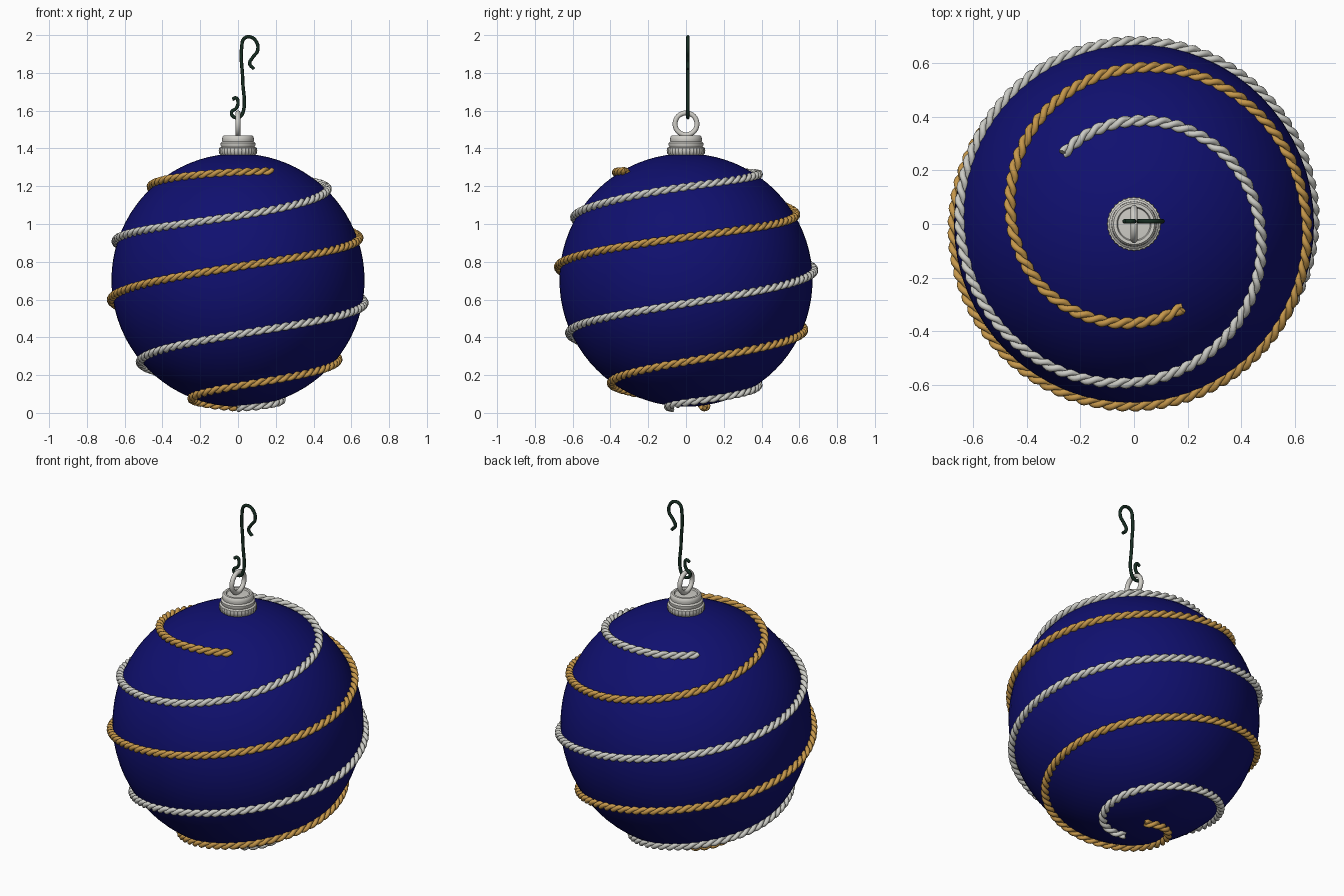
import bpy, bmesh, math
from mathutils import Vector

cube = bpy.data.objects.get("Cube")
if cube:
    bpy.data.objects.remove(cube, do_unlink=True)

CENTRE = Vector((0, 0, 0.703))
BALL_R, ROPE_R = 0.67, 0.68


def material(name, rgb):
    m = bpy.data.materials.new(name)
    m.use_nodes = True
    m.diffuse_color = (*rgb, 1)
    m.node_tree.nodes["Principled BSDF"].inputs["Base Color"].default_value = (*rgb, 1)
    return m


BLUE = material("deep blue", (0.005, 0.005, 0.16))
GOLD = material("gold", (0.56, 0.31, 0.07))
SILVER = material("silver", (0.6, 0.6, 0.56))
CAP = material("pale metal", (0.62, 0.61, 0.57))
GREEN = material("dark green wire", (0.008, 0.025, 0.015))


def finish(obj, name, mat, angle=60):
    obj.name = obj.data.name = name
    obj.data.materials.clear()
    obj.data.materials.append(mat)
    bpy.ops.object.select_all(action="DESELECT")
    obj.select_set(True)
    bpy.context.view_layer.objects.active = obj
    bpy.ops.object.shade_smooth_by_angle(angle=math.radians(angle))


def tube(name, paths, radius, mat, kind="POLY"):
    """Round wires along one or more paths, turned into one mesh."""
    curve = bpy.data.curves.new(name, "CURVE")
    curve.dimensions = "3D"
    curve.bevel_depth = radius
    curve.bevel_resolution = 2
    curve.use_fill_caps = True
    for path in paths:
        spline = curve.splines.new(kind)
        if kind == "BEZIER":
            spline.bezier_points.add(len(path) - 1)
            for bp, p in zip(spline.bezier_points, path):
                bp.co = p
                bp.handle_left_type = bp.handle_right_type = "AUTO"
        else:
            spline.points.add(len(path) - 1)
            for sp, p in zip(spline.points, path):
                sp.co = (*p, 1)
    obj = bpy.data.objects.new(name, curve)
    bpy.context.collection.objects.link(obj)
    bpy.ops.object.select_all(action="DESELECT")
    obj.select_set(True)
    bpy.context.view_layer.objects.active = obj
    bpy.ops.object.convert(target="MESH")
    finish(bpy.context.object, name, mat)


# Ball
bpy.ops.mesh.primitive_uv_sphere_add(segments=64, ring_count=40, radius=BALL_R, location=CENTRE)
finish(bpy.context.object, "ball", BLUE)

# Polar angle of the rope at each quarter turn
POLAR = [33.3, 42.5, 59, 71, 84.5, 99.5, 114, 130, 146, 161, 173]


def polar(q):
    """Smooth interpolation through the quarter-turn values."""
    if q < 0:
        return POLAR[0] + 2.5 * q
    i = min(int(q), len(POLAR) - 2)
    t = q - i
    a, b = POLAR[i], POLAR[i + 1]
    ma = (b - POLAR[max(i - 1, 0)]) / 2
    mb = (POLAR[min(i + 2, len(POLAR) - 1)] - a) / 2
    return ((2*t**3 - 3*t**2 + 1) * a + (t**3 - 2*t**2 + t) * ma
            + (3*t**2 - 2*t**3) * b + (t**3 - t**2) * mb)


def rope(name, start_azimuth, first, shift, mat):
    """Two strands twisted round a spiral that winds down the ball."""
    steps = 1000
    normals = []
    for i in range(steps + 1):
        q = first + (len(POLAR) - 1 - first) * i / steps
        th = math.radians(polar(q) + shift)
        az = math.radians(start_azimuth - 90 * q)
        normals.append(Vector((math.sin(th) * math.cos(az), math.sin(th) * math.sin(az), math.cos(th))))
    strands = [[], []]
    length = 0
    for i, n in enumerate(normals):
        step = normals[min(i + 1, steps)] - normals[max(i - 1, 0)]
        length += step.length / 2 * ROPE_R
        side = n.cross(step).normalized()
        for k, strand in enumerate(strands):
            a = 2 * math.pi * length / 0.1 + k * math.pi
            offset = (n * math.cos(a) + side * math.sin(a)) * 0.0105
            strand.append(CENTRE + n * ROPE_R + offset)
    tube(name, strands, 0.0125, mat)


rope("gold_rope", -90, -0.33, -0.5, GOLD)
rope("silver_rope", 90, -0.5, 1.0, SILVER)

# Cap: a stepped lathe with a crimped skirt
profile = [(0, 1.35), (0.09, 1.365), (0.098, 1.375), (0.1, 1.39), (0.098, 1.403), (0.088, 1.408),
           (0.092, 1.418), (0.092, 1.428), (0.083, 1.436), (0.084, 1.446), (0.083, 1.46),
           (0.076, 1.468), (0.064, 1.468), (0.06, 1.46), (0, 1.464)]
SEG = 96
bm = bmesh.new()
rings = []
for j, (r, z) in enumerate(profile):
    if r == 0:
        rings.append([bm.verts.new((0, 0, z))] * SEG)
        continue
    ring = []
    for i in range(SEG):
        a = 2 * math.pi * i / SEG
        rr = r + (0.002 * math.cos(32 * a) if 0 < j < 5 else 0)
        ring.append(bm.verts.new((rr * math.cos(a), rr * math.sin(a), z)))
    rings.append(ring)
for lo, hi in zip(rings, rings[1:]):
    for i in range(SEG):
        k = (i + 1) % SEG
        bm.faces.new(list(dict.fromkeys((lo[i], lo[k], hi[k], hi[i]))))
mesh = bpy.data.meshes.new("cap")
bm.to_mesh(mesh)
bm.free()
cap = bpy.data.objects.new("cap", mesh)
bpy.context.collection.objects.link(cap)
finish(cap, "cap", CAP, 40)

# Hanging loop
bpy.ops.mesh.primitive_torus_add(major_radius=0.058, minor_radius=0.013, major_segments=48,
                                 minor_segments=16, location=(0, 0, 1.53),
                                 rotation=(0, math.pi / 2, 0))
finish(bpy.context.object, "hanging_loop", CAP)

# Wire hook, an S shape bent in one plane
bends = [(-0.03, 1.66), (-0.01, 1.667), (0, 1.64), (-0.01, 1.612), (-0.034, 1.592), (-0.024, 1.568),
         (0.008, 1.566), (0.026, 1.59), (0.025, 1.76), (0.02, 1.94), (0.031, 1.98), (0.06, 1.991),
         (0.095, 1.968), (0.104, 1.92), (0.078, 1.882), (0.062, 1.85), (0.085, 1.82)]
tube("wire_hook", [[Vector((x, 0.01, z)) for x, z in bends]], 0.009, GREEN, "BEZIER")
